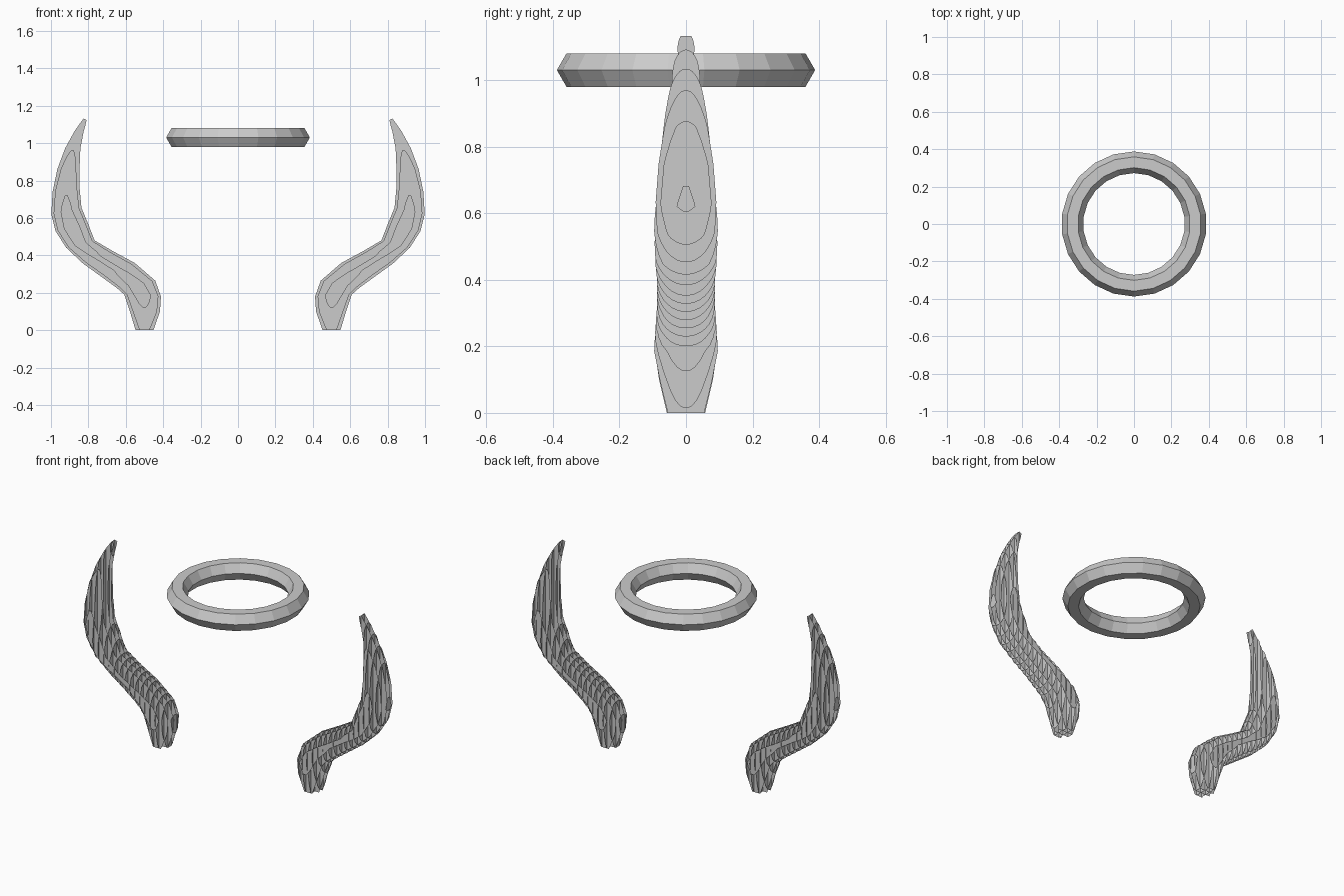
import bpy, bmesh, math
from mathutils import Vector

if "Cube" in bpy.data.objects:
    bpy.data.objects.remove(bpy.data.objects["Cube"])

grey = bpy.data.materials.new("light grey")
grey.diffuse_color = (0.6, 0.6, 0.6, 1)
grey.use_nodes = True
grey.node_tree.nodes["Principled BSDF"].inputs["Base Color"].default_value = grey.diffuse_color


def add_object(name, bm):
    mesh = bpy.data.meshes.new(name)
    bm.to_mesh(mesh)
    bm.free()
    mesh.materials.append(grey)
    obj = bpy.data.objects.new(name, mesh)
    bpy.context.collection.objects.link(obj)
    return obj


# Horn sections: inner x, inner z, outer x, outer z, half depth in y
SECTIONS = [
    (.450, .000, .550, .000, .060), (.415, .100, .580, .100, .082),
    (.410, .180, .610, .190, .096), (.440, .265, .650, .225, .093),
    (.550, .360, .740, .290, .087), (.670, .425, .830, .355, .087),
    (.765, .480, .920, .440, .093), (.800, .570, .978, .530, .096),
    (.835, .655, 1.00, .620, .092), (.845, .760, .993, .740, .083),
    (.845, .870, .968, .860, .068), (.840, .970, .928, .970, .050),
    (.822, 1.06, .880, 1.06, .035), (.803, 1.12, .832, 1.135, .020),
]
STEP = 0.034


def horn_solid(sides=32):
    """Loft of elliptical sections, used only as the body to slice."""
    bm = bmesh.new()
    rings = []
    for xi, zi, xo, zo, h in SECTIONS:
        mid = Vector(((xi + xo) / 2, 0, (zi + zo) / 2))
        half = Vector(((xo - xi) / 2, 0, (zo - zi) / 2))
        rings.append([bm.verts.new(mid + half * math.cos(a) + Vector((0, h * math.sin(a), 0)))
                      for a in (math.tau * (i + .5) / sides for i in range(sides))])
    for r, s in zip(rings, rings[1:]):
        for i in range(sides):
            j = (i + 1) % sides
            bm.faces.new((r[i], r[j], s[j], s[i]))
    bm.faces.new(rings[0][::-1])
    bm.faces.new(rings[-1])
    return bm


def add_slice(target, solid, point, normal, side):
    """Copy the flat cross-section of the solid at a plane into target."""
    bm = solid.copy()
    geom = bm.verts[:] + bm.edges[:] + bm.faces[:]
    cut = bmesh.ops.bisect_plane(bm, geom=geom, plane_co=point, plane_no=normal,
                                 clear_inner=True, clear_outer=True)["geom_cut"]
    edges = [e for e in cut if isinstance(e, bmesh.types.BMEdge)]
    if edges:
        fill = bmesh.ops.triangle_fill(bm, edges=edges, use_beauty=True, normal=normal)["geom"]
        new = {}
        for f in fill:
            if not isinstance(f, bmesh.types.BMFace):
                continue
            for v in f.verts:
                if v not in new:
                    new[v] = target.verts.new((v.co.x * side, v.co.y, v.co.z))
            target.faces.new([new[v] for v in f.verts])
    bm.free()


# Horns made of crossing flat slices
solid = horn_solid()
for name, side in (("left_horn", -1), ("right_horn", 1)):
    bm = bmesh.new()
    for k in range(18):
        add_slice(bm, solid, (.996 - STEP * k, 0, 0), (1, 0, 0), side)
    for k in range(6):
        add_slice(bm, solid, (0, STEP * (k - 2.5), 0), (0, -1, 0), side)
    add_object(name, bm)
solid.free()

# Floating ring: low-poly torus with a six-sided section
bpy.ops.mesh.primitive_torus_add(major_segments=22, minor_segments=6,
                                 major_radius=.33, minor_radius=.058,
                                 location=(0, 0, 1.03), rotation=(0, 0, math.pi / 2))
ring = bpy.context.object
ring.name = "floating_ring"
ring.data.materials.append(grey)
